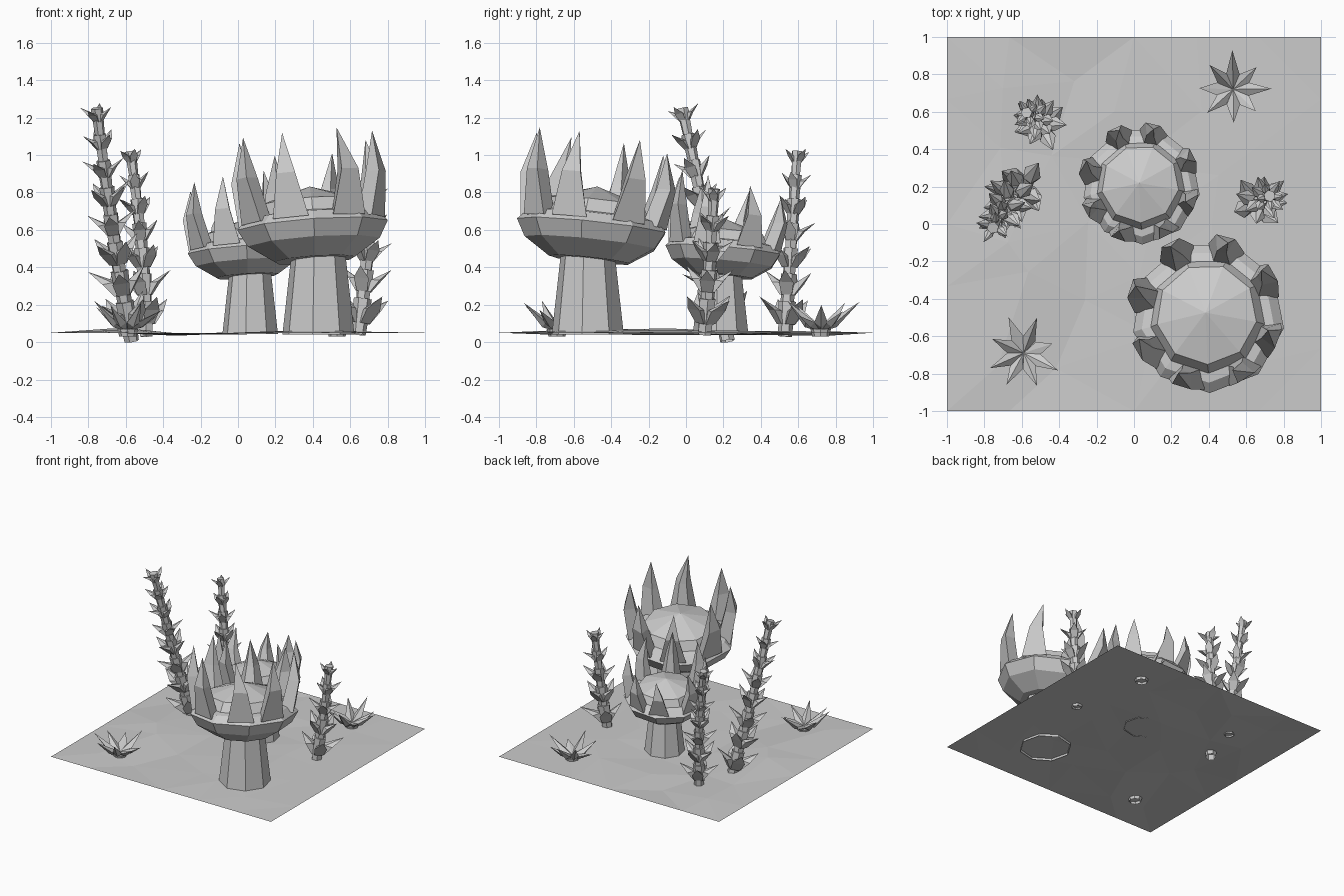
import bpy, bmesh, random
from math import sin, cos, pi, radians
from mathutils import Vector, Matrix

random.seed(4)
if "Cube" in bpy.data.objects:
    bpy.data.objects.remove(bpy.data.objects["Cube"])

GREY = (0.6, 0.6, 0.6, 1)
grey = bpy.data.materials.new("plain_grey")
grey.use_nodes = True
grey.diffuse_color = GREY
grey.node_tree.nodes["Principled BSDF"].inputs["Base Color"].default_value = GREY


def finish(bm, name, closed=True):
    if closed:
        bmesh.ops.recalc_face_normals(bm, faces=bm.faces)
    mesh = bpy.data.meshes.new(name)
    bm.to_mesh(mesh)
    bm.free()
    mesh.materials.append(grey)
    obj = bpy.data.objects.new(name, mesh)
    bpy.context.collection.objects.link(obj)
    return obj


def skin(bm, rings, tip=None):
    """Bridge equal rings of points, open below; close with a tip or a flat cap."""
    loops = [[bm.verts.new(p) for p in ring] for ring in rings]
    n = len(loops[0])
    for a, b in zip(loops, loops[1:]):
        for i in range(n):
            j = (i + 1) % n
            bm.faces.new((a[i], a[j], b[j], b[i]))
    if tip is None:
        bm.faces.new(loops[-1])
    else:
        t = bm.verts.new(tip)
        for i in range(n):
            bm.faces.new((loops[-1][i], loops[-1][(i + 1) % n], t))


def circle(r, z, sides, turn=0.0):
    return [Vector((r * cos(turn + 2 * pi * i / sides),
                    r * sin(turn + 2 * pi * i / sides), z)) for i in range(sides)]


def blade(bm, sections, tip, m):
    """Tapered spike along +x from (outer r, inner r, width, z) sections."""
    rings = [[m @ Vector(p) for p in ((ro, -w / 2, z), (ro, w / 2, z),
                                      (ri, w / 4, z), (ri, -w / 4, z))]
             for ro, ri, w, z in sections]
    skin(bm, rings, m @ Vector(tip))


# Uneven ground sheet with a level border, a little higher on both sides
bm = bmesh.new()
bmesh.ops.create_grid(bm, x_segments=6, y_segments=6, size=1)
for v in bm.verts:
    if max(abs(v.co.x), abs(v.co.y)) < 0.99:
        rise = 0.013 if abs(v.co.x + 0.2) > 0.35 else -0.006
        v.co += Vector((random.uniform(-.12, .12), random.uniform(-.12, .12),
                        rise + random.uniform(-.012, .012)))
    v.co.z += 0.05
bmesh.ops.triangulate(bm, faces=bm.faces)
finish(bm, "ground", closed=False)


# Crowned mushroom: tapered stem, tilted bowl with dome, ring of spikes
def mushroom(name, x, y, s, tilt):
    place = Matrix.Translation((x, y, 0.06)) @ Matrix.Scale(s, 4)
    turn = radians(-9)
    bm = bmesh.new()
    skin(bm, [circle(0.195, -0.02, 8, turn), circle(0.145, 0.42, 8, turn)])
    finish(bm, name + "_stem").matrix_world = place

    head = (place @ Matrix.Translation((-0.02, 0.01, 0.38))
            @ Matrix.Rotation(radians(-tilt), 4, 'X') @ Matrix.Rotation(radians(-4), 4, 'Y'))
    bm = bmesh.new()
    profile = [(0.1, 0.0), (0.22, 0.0), (0.36, 0.09), (0.41, 0.18), (0.36, 0.23),
               (0.31, 0.24), (0.27, 0.31)]
    skin(bm, [circle(r, z, 9, turn) for r, z in profile], (0, 0, 0.395))
    finish(bm, name + "_cap").matrix_world = head

    # Spikes are shorter towards the back
    bm = bmesh.new()
    for i in range(8):
        angle = radians(28 + 45 * i + random.uniform(-4, 4))
        m = Matrix.Rotation(angle, 4, 'Z')
        top = random.uniform(0.65, 0.7) - 0.1 * max(0, sin(angle))
        blade(bm, [(0.38, 0.28, 0.2, 0.2), (0.42, 0.335, 0.105, 0.2 + (top - 0.2) * 0.52)],
              (0.375, random.uniform(-.04, .02), top), m)
    finish(bm, name + "_spikes").matrix_world = head


mushroom("large_mushroom", 0.43, -0.525, 1.0, 6)
mushroom("small_mushroom", 0.065, 0.185, 0.77, 5)


# Spiny stalk: stacked flaring segments, each with a whorl of broad thorns
def stalk(name, base, bend, top, s, count):
    a, b, c = Vector(base), Vector(bend), Vector(top)
    path = lambda t: (1 - t) ** 2 * a + 2 * t * (1 - t) * b + t * t * c
    stem, thorns = bmesh.new(), bmesh.new()
    for k in range(count):
        p, q = path((k / count) ** 0.85), path(((k + 1) / count) ** 0.85)
        axis = q - p
        size = s * (1 - 0.5 * k / (count - 1))
        m = (Matrix.Translation(p) @ axis.to_track_quat('Z', 'Y').to_matrix().to_4x4()
             @ Matrix.Rotation(k * 0.7, 4, 'Z'))
        h = axis.length
        skin(stem, [[m @ v for v in circle(r * size ** 0.6, z, 6)]
                    for r, z in ((0.04, -0.01), (0.05, h))])
        for i in range(4):
            w = m @ Matrix.Rotation(2 * pi * i / 4 + random.uniform(-.25, .25), 4, 'Z')
            reach = random.uniform(0.14, 0.19) * size
            blade(thorns, [(0.045 * size, 0.01 * size, 0.07 * size, h - 0.14 * size),
                           (0.1 * size, 0.045 * size, 0.1 * size, h - 0.06 * size)],
                  (reach, 0, h + 0.015 * size), w)
    finish(stem, name + "_stem")
    finish(thorns, name + "_thorns")


stalk("tall_stalk", (-0.57, 0.22, 0.015), (-0.68, 0.12, 0.6), (-0.755, -0.02, 1.25), 1.0, 8)
stalk("middle_stalk", (-0.49, 0.53, 0.04), (-0.5, 0.56, 0.5), (-0.575, 0.595, 1.02), 0.88, 7)
stalk("short_stalk", (0.645, 0.1, 0.05), (0.69, 0.13, 0.4), (0.725, 0.15, 0.82), 0.95, 5)


# Star plant: eight folded leaves rising from a small cup
def star_plant(name, x, y, turn):
    bm = bmesh.new()
    skin(bm, [circle(0.045, -0.025, 8), circle(0.055, 0.015, 8)])
    for i in range(8):
        m = Matrix.Rotation(turn + 2 * pi * i / 8 + random.uniform(-.08, .08), 4, 'Z')
        reach, rise = random.uniform(0.16, 0.21), random.uniform(0.08, 0.17)
        w = 0.036
        pts = [(0.0, 0, 0.0), (0.08, -w, 0.05), (0.085, 0, 0.025), (0.08, w, 0.05),
               (reach, 0, rise), (0.0, 0, 0.03)]
        v = [bm.verts.new(m @ Vector(p)) for p in pts]
        for f in ((0, 2, 1), (0, 3, 2), (1, 2, 4), (2, 3, 4),
                  (0, 1, 5), (0, 5, 3), (1, 4, 5), (3, 5, 4)):
            bm.faces.new([v[j] for j in f])
    finish(bm, name).location = (x, y, 0.055)


star_plant("front_star_plant", -0.59, -0.69, 0.35)
star_plant("back_star_plant", 0.53, 0.72, 0.0)
